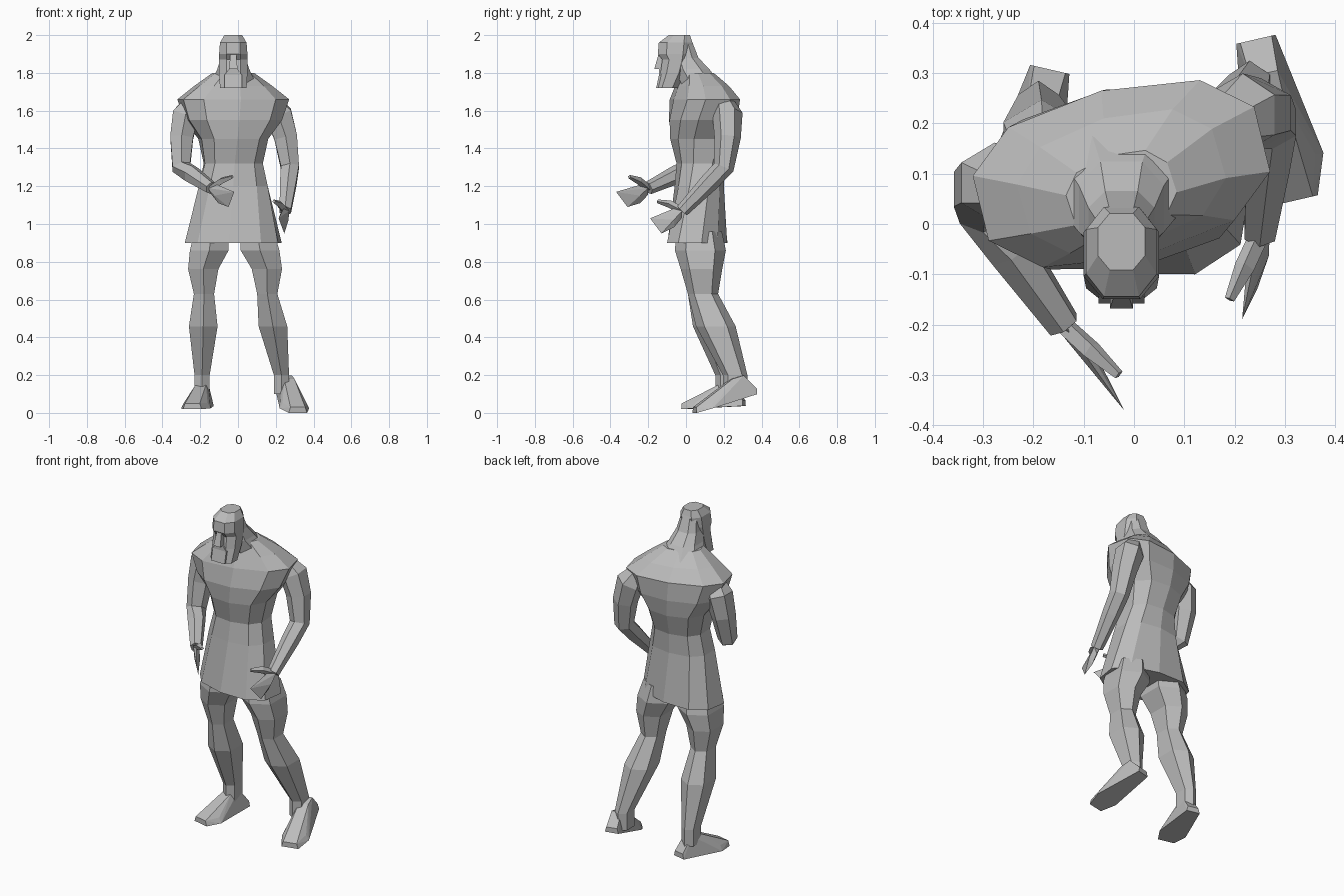
import bpy, bmesh, math
from mathutils import Vector, Matrix

cube = bpy.data.objects.get("Cube")
if cube:
    bpy.data.objects.remove(cube, do_unlink=True)

grey = bpy.data.materials.new("plain_grey")
grey.use_nodes = True
shade = (0.5, 0.5, 0.5, 1)
grey.diffuse_color = shade
grey.node_tree.nodes["Principled BSDF"].inputs["Base Color"].default_value = shade

middle = -0.025
up = Vector((0, 0, 1))
back = Vector((0, 1, 0))
sideways = Vector((1, 0, 0))


def finish(name, bm):
    bmesh.ops.recalc_face_normals(bm, faces=bm.faces)
    mesh = bpy.data.meshes.new(name)
    bm.to_mesh(mesh)
    bm.free()
    mesh.materials.append(grey)
    part = bpy.data.objects.new(name, mesh)
    bpy.context.collection.objects.link(part)


def skin(name, rings):
    """Join rings of points into a closed skin."""
    bm = bmesh.new()
    loops = [[bm.verts.new(point) for point in ring] for ring in rings]
    for low, high in zip(loops, loops[1:]):
        for i in range(len(low)):
            bm.faces.new((low[i - 1], low[i], high[i], high[i - 1]))
    bm.faces.new(loops[0])
    bm.faces.new(loops[-1])
    finish(name, bm)


def hull(name, points):
    bm = bmesh.new()
    for point in points:
        bm.verts.new(point)
    bmesh.ops.convex_hull(bm, input=bm.verts)
    finish(name, bm)


def level_ring(centre, width, depth, sides, yaw=0):
    """A slightly squared level ring, given its half width and half depth."""
    turn = Matrix.Rotation(math.radians(yaw), 3, "Z")
    ring = []
    for i in range(sides):
        angle = math.tau * (i + 0.5) / sides
        c, s = math.cos(angle), math.sin(angle)
        x = math.copysign(abs(c) ** 0.8, c) * width
        y = math.copysign(abs(s) ** 0.8, s) * depth
        ring.append(centre + turn @ Vector((x, y, 0)))
    return ring


def column(name, sections, sides):
    """Stack rings on the body's middle: y, z, half width, half depth."""
    skin(name, [level_ring(Vector((middle, y, z)), width, depth, sides)
                for y, z, width, depth in sections])


def limb(name, path, radii, sides=6):
    """Rings set square across a bent path."""
    rings = []
    for i, (point, radius) in enumerate(zip(path, radii)):
        along = path[min(i + 1, len(path) - 1)] - path[max(i - 1, 0)]
        u = along.cross(sideways).normalized()
        v = along.cross(u).normalized()
        angles = [math.tau * k / sides for k in range(sides)]
        rings.append([point + (u * math.cos(a) + v * math.sin(a)) * radius
                      for a in angles])
    skin(name, rings)


def build_leg(label, side, hip, knee, ankle):
    hip, knee, ankle = Vector(hip), Vector(knee), Vector(ankle)
    centres = [hip, hip.lerp(knee, 0.3),
               hip.lerp(knee, 0.6) + sideways * side * 0.02,
               knee, knee.lerp(ankle, 0.4), ankle, ankle - up * 0.1]
    widths = (0.1, 0.115, 0.09, 0.06, 0.085, 0.045, 0.045)
    skin(label + "_leg", [level_ring(centre, width, width + 0.02, 6)
                          for centre, width in zip(centres, widths)])


def build_foot(label, side, base, tilt):
    """Pairs of sole and upper points from heel to toe, toes turned out."""
    turn = Matrix.Rotation(math.radians(13 * side), 3, "Z")
    points = []
    for reach, width, height in ((-0.1, 0.04, 0.03), (-0.03, 0.035, 0.12),
                                 (0.03, 0.035, 0.12), (0.15, 0.08, 0.03),
                                 (0.23, 0.05, 0.03)):
        floor = Vector(base) + turn @ (back * -reach) + up * tilt * (0.23 - reach)
        for edge in (-width, width):
            across = turn @ (sideways * edge)
            points += [floor + across, floor + across * 0.8 + up * height]
    hull(label + "_foot", points)


def build_arm(label, side, shoulder, elbow, wrist, tip, thumb):
    shoulder, elbow, wrist = Vector(shoulder), Vector(elbow), Vector(wrist)
    tip, thumb = Vector(tip), Vector(thumb)
    bulge = sideways * side * 0.025 + back * 0.02
    path = [shoulder, shoulder.lerp(elbow, 0.2) + bulge,
            shoulder.lerp(elbow, 0.55) + bulge, elbow,
            elbow.lerp(wrist, 0.35), wrist]
    limb(label + "_arm", path, (0.05, 0.08, 0.07, 0.055, 0.05, 0.035))

    # Mitten hand, its fingers ending in a slanting edge
    heel = tip + Vector((side * 0.03, 0.06, -0.08))
    palm = wrist.lerp(heel, 0.4)
    across = sideways * 0.02
    hull(label + "_hand", [wrist + up * 0.03, wrist - up * 0.035,
                           wrist + across, wrist - across,
                           palm + across, palm - across,
                           palm + up * 0.04, palm - up * 0.04, tip, heel])
    knuckle = wrist.lerp(thumb, 0.5) + up * 0.01
    limb(label + "_thumb", [wrist, knuckle, thumb], (0.02, 0.02, 0.01), 4)


# Torso twisting towards the shoulders, with a flared tunic skirt
torso = []
for y, z, width, depth in ((0.06, 0.9, 0.26, 0.16), (0.07, 1.2, 0.19, 0.13),
                           (0.08, 1.32, 0.16, 0.13), (0.085, 1.45, 0.185, 0.17),
                           (0.09, 1.55, 0.26, 0.18), (0.1, 1.66, 0.3, 0.17),
                           (0.085, 1.73, 0.21, 0.13), (0.06, 1.8, 0.11, 0.08)):
    torso.append(level_ring(Vector((middle, y, z)), width, depth, 10,
                            30 * (z - 1.2)))
skin("torso", torso)

# Thick neck running up into the back of the head
column("neck", ((0.08, 1.74, 0.13, 0.11), (0.03, 1.82, 0.09, 0.1),
                (0, 1.88, 0.07, 0.07), (-0.02, 1.98, 0.05, 0.05)), 8)

# Head with a brow ledge over sunken eyes, a nose and a full beard
column("head", ((-0.1, 1.72, 0.075, 0.06), (-0.07, 1.8, 0.08, 0.07),
                (-0.055, 1.87, 0.08, 0.075), (-0.06, 1.9, 0.08, 0.095),
                (-0.055, 1.96, 0.075, 0.095), (-0.035, 2, 0.05, 0.06)), 8)
column("nose", ((-0.13, 1.82, 0.03, 0.05), (-0.13, 1.9, 0.02, 0.02)), 4)
column("beard", ((-0.12, 1.72, 0.06, 0.05), (-0.12, 1.79, 0.06, 0.03),
                 (-0.12, 1.82, 0.03, 0.03)), 4)

# Legs and feet, the left heel raised
build_leg("right", -1, (-0.14, 0.07, 0.96), (-0.18, 0.09, 0.63),
          (-0.19, 0.22, 0.2))
build_leg("left", 1, (0.1, 0.07, 0.96), (0.155, 0.09, 0.63),
          (0.23, 0.26, 0.2))
build_foot("right", -1, (-0.19, 0.21, 0.02), 0.05)
build_foot("left", 1, (0.265, 0.27, 0), 0.3)

# Arms: the right held across the belly, the left hanging
build_arm("right", -1, (-0.24, 0.07, 1.65), (-0.3, 0.03, 1.3),
          (-0.14, -0.2, 1.19), (-0.02, -0.37, 1.17), (-0.03, -0.3, 1.25))
build_arm("left", 1, (0.17, 0.2, 1.65), (0.275, 0.2, 1.3),
          (0.25, -0.02, 1.07), (0.215, -0.19, 1.03), (0.19, -0.15, 1.12))
